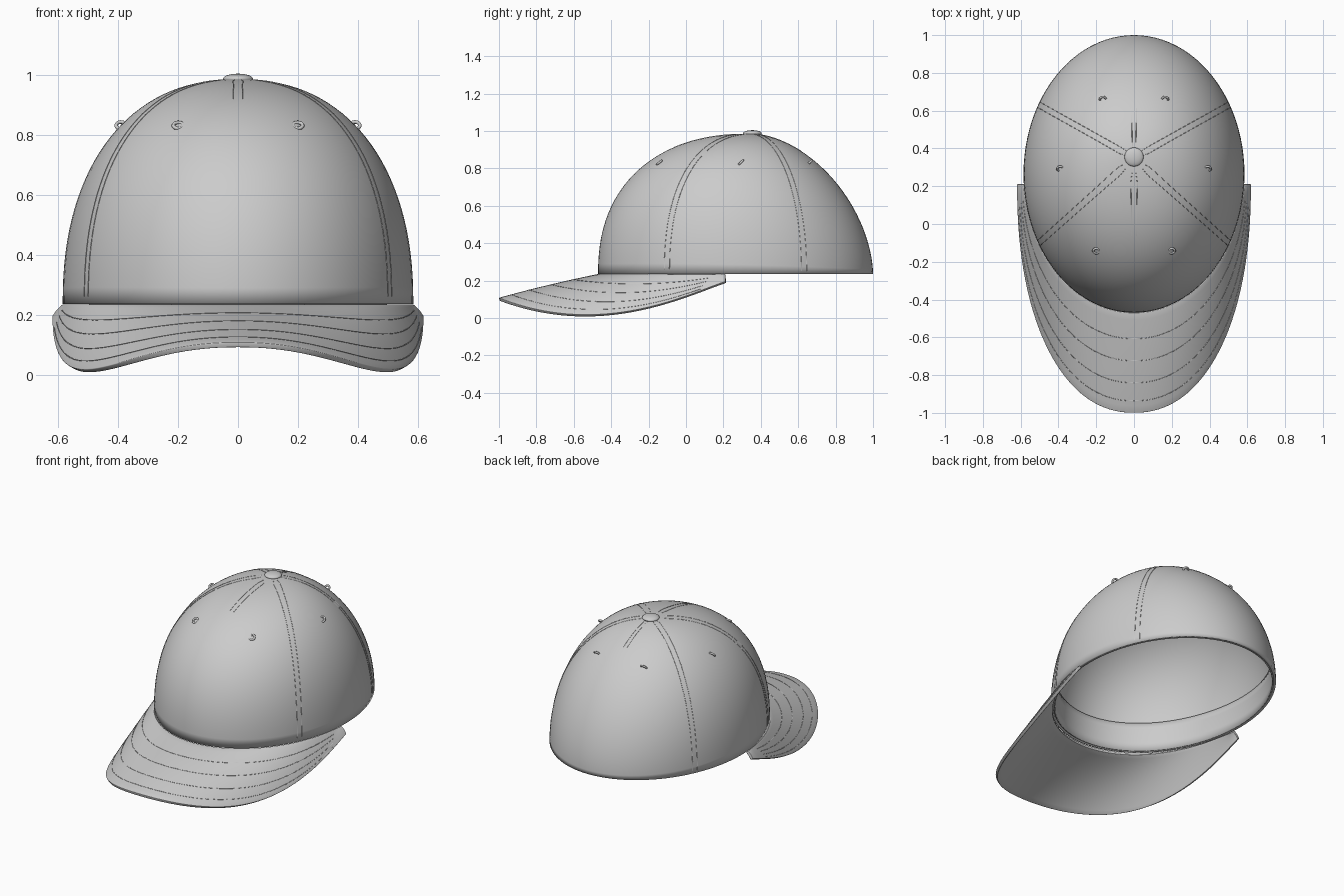
import bpy, bmesh, math
from math import sin, cos, pi, radians
from mathutils import Vector

cube = bpy.data.objects.get("Cube")
if cube:
    bpy.data.objects.remove(cube, do_unlink=True)

fabric = bpy.data.materials.new("light grey fabric")
fabric.use_nodes = True
GREY = (0.6, 0.6, 0.6, 1)
fabric.diffuse_color = GREY
fabric.node_tree.nodes["Principled BSDF"].inputs["Base Color"].default_value = GREY

BASE_Z, HEIGHT = 0.235, 0.75


def finish(obj, angle=40):
    obj.data.materials.append(fabric)
    bpy.ops.object.select_all(action="DESELECT")
    obj.select_set(True)
    bpy.context.view_layer.objects.active = obj
    bpy.ops.object.shade_smooth_by_angle(angle=radians(angle))
    return obj


def grid(name, fn, nu, nv, thickness, bevel=0):
    """Sheet from fn(u, v) with u, v in 0..1, thickened inwards."""
    bm = bmesh.new()
    rows = [[bm.verts.new(fn(i / nu, j / nv)) for j in range(nv + 1)] for i in range(nu + 1)]
    for a, b in zip(rows, rows[1:]):
        for j in range(nv):
            bm.faces.new((a[j], b[j], b[j + 1], a[j + 1]))
    bmesh.ops.remove_doubles(bm, verts=bm.verts, dist=1e-4)
    mesh = bpy.data.meshes.new(name)
    bm.to_mesh(mesh)
    bm.free()
    obj = bpy.data.objects.new(name, mesh)
    bpy.context.collection.objects.link(obj)
    solid = obj.modifiers.new("thickness", "SOLIDIFY")
    solid.thickness, solid.offset = thickness, -1
    if bevel:
        mod = obj.modifiers.new("rounded edge", "BEVEL")
        mod.width, mod.segments = bevel, 3
        mod.limit_method, mod.angle_limit = "ANGLE", radians(50)
    return finish(obj)


def tubes(name, paths, radius):
    """Thin raised thread along each path."""
    curve = bpy.data.curves.new(name, "CURVE")
    curve.dimensions = "3D"
    curve.bevel_depth, curve.bevel_resolution = radius, 1
    for path in paths:
        spline = curve.splines.new("POLY")
        spline.points.add(len(path) - 1)
        for point, co in zip(spline.points, path):
            point.co = (*co, 1)
    obj = bpy.data.objects.new(name, curve)
    bpy.context.collection.objects.link(obj)
    curve.materials.append(fabric)


def base(theta):
    return Vector((0.585 * sin(theta), 0.265 - 0.735 * cos(theta), BASE_Z))


def dome(theta, phi, inset=0):
    """Crown surface: theta runs round from the front, phi from rim to apex."""
    n = 2.14 + 0.27 * cos(theta) - 0.11 * cos(2 * theta)
    s = max(cos(phi), 0) ** (2 / n) * (1 - inset)
    p = Vector((0, 0.35, 0)).lerp(base(theta), s)
    p.z = BASE_Z + HEIGHT * sin(phi) ** (2 / n)
    return p


def brim_point(a, t):
    """Brim surface: a is the angle from the front, t runs from crown to outer edge."""
    c, s = max(cos(a), 0), sin(a)
    outer = Vector((math.copysign(0.62 * abs(s) ** 0.91, s),
                    0.21 - 1.21 * c ** 0.91,
                    0.195 - 0.6085 * c + 0.5215 * c * c))
    p = base(a * 0.952).lerp(outer, t)
    p.z += 0.02 * t * (1 - t)
    return p


# Crown shell and inner sweatband
grid("crown", lambda u, v: dome(2 * pi * u, pi / 2 * v), 96, 32, 0.014)
grid("sweatband", lambda u, v: dome(2 * pi * u, 0.19 * v, 0.024), 96, 4, 0.008)

# Curved brim
grid("brim", lambda u, v: brim_point(pi * (0.5 - u), v), 72, 14, 0.018, 0.007)

# Double stitching beside the panel seams
seams = []
for k in range(6):
    start = 1.1 if k in (0, 3) else 0.02
    for side in (-1, 1):
        path = []
        for i in range(31):
            phi = start + (1.5 - start) * i / 30
            path.append(dome(k * pi / 3 + side * 0.022 / max(cos(phi), 0.12), phi))
        seams.append(path)
tubes("seam_stitching", seams, 0.0015)

# Concentric stitching on the brim
rows = [[brim_point(pi * 0.47 * (i / 30 - 1), t) for i in range(61)]
        for t in (0.26, 0.48, 0.7, 0.88)]
tubes("brim_stitching", rows, 0.0015)

# One eyelet in each panel
for k in range(6):
    theta = radians(30 + 60 * k)
    phi = 0.88
    n = 2.14 + 0.27 * cos(theta) - 0.11 * cos(2 * theta)
    phi = math.asin(0.795 ** (n / 2))
    p = dome(theta, phi)
    normal = (dome(theta + 0.01, phi) - p).cross(dome(theta, phi + 0.01) - p)
    bpy.ops.mesh.primitive_torus_add(major_radius=0.016, minor_radius=0.006,
                                     major_segments=24, minor_segments=8, location=p,
                                     rotation=normal.to_track_quat("Z", "Y").to_euler())
    eyelet = bpy.context.object
    eyelet.name = "eyelet"
    finish(eyelet, 60)

# Top button
bpy.ops.mesh.primitive_uv_sphere_add(segments=32, ring_count=16, radius=1, location=(0, 0.355, 0.987))
button = bpy.context.object
button.name = "top_button"
button.scale = (0.05, 0.05, 0.017)
finish(button, 60)
